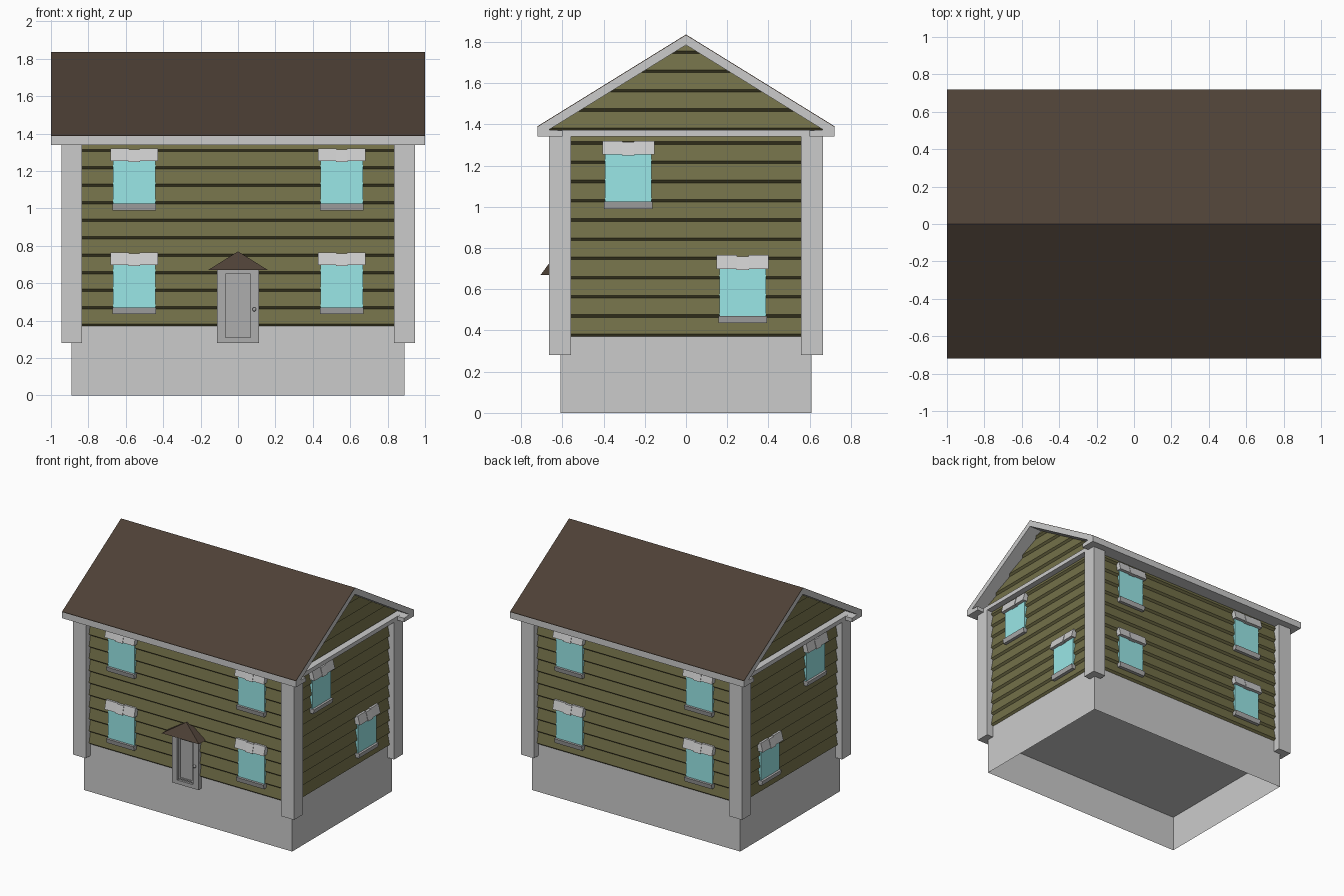
import bpy, bmesh, math
from mathutils import Matrix, Vector

if "Cube" in bpy.data.objects:
    bpy.data.objects.remove(bpy.data.objects["Cube"])


def material(name, rgb):
    m = bpy.data.materials.new(name)
    m.diffuse_color = (*rgb, 1)
    m.use_nodes = True
    m.node_tree.nodes["Principled BSDF"].inputs["Base Color"].default_value = m.diffuse_color
    return m


OLIVE = material("olive_siding", (0.17, 0.16, 0.065))
BROWN = material("brown_roofing", (0.075, 0.052, 0.037))
CYAN = material("window_glass", (0.32, 0.80, 0.80))
DARK = material("dark_grey", (0.42, 0.42, 0.42))


def finish(name, bm, mat=None, matrix=Matrix()):
    bmesh.ops.recalc_face_normals(bm, faces=bm.faces)
    mesh = bpy.data.meshes.new(name)
    bm.to_mesh(mesh)
    bm.free()
    if mat:
        mesh.materials.append(mat)
    ob = bpy.data.objects.new(name, mesh)
    ob.matrix_world = matrix
    bpy.context.collection.objects.link(ob)
    return ob


def prism(name, profile, x0, x1, mat=None, matrix=Matrix()):
    """Extrude a (y, z) profile along x."""
    bm = bmesh.new()
    face = bm.faces.new([bm.verts.new((x0, y, z)) for y, z in profile])
    ext = bmesh.ops.extrude_face_region(bm, geom=[face])
    verts = [v for v in ext["geom"] if isinstance(v, bmesh.types.BMVert)]
    bmesh.ops.translate(bm, verts=verts, vec=(x1 - x0, 0, 0))
    return finish(name, bm, mat, matrix)


def box(name, x0, x1, y0, y1, z0, z1, mat=None, matrix=Matrix()):
    return prism(name, [(y0, z0), (y1, z0), (y1, z1), (y0, z1)], x0, x1, mat, matrix)


def loft(name, rings, mat=None, caps=True):
    """Stack rectangular rings given as (half_x, half_y, z)."""
    bm = bmesh.new()
    loops = [[bm.verts.new((sx * hx, sy * hy, z))
              for sx, sy in ((-1, -1), (1, -1), (1, 1), (-1, 1))] for hx, hy, z in rings]
    for a, b in zip(loops, loops[1:]):
        for i in range(4):
            j = (i + 1) % 4
            bm.faces.new((a[i], a[j], b[j], b[i]))
    if caps:
        bm.faces.new(loops[0])
        bm.faces.new(loops[-1])
    return finish(name, bm, mat)


def boards(z0, z1, step):
    """Clapboard sawtooth as (z, outward offset)."""
    out, z = [], z0
    while z < z1 - 0.02:
        out += [(z, 0.0), (z + 0.013, 0.016)]
        z += step
    return out + [(z1, 0.002)]


HX, HY = 0.89, 0.61      # wall planes
APEX, SLOPE = 1.785, 0.618   # underside of the roof

# Foundation skirt, open below, with the floor deck inside
loft("foundation", [(HX, HY, 0), (HX, HY, 0.37)], caps=False)
bm = bmesh.new()
bm.faces.new([bm.verts.new((sx * HX, sy * HY, 0.28))
              for sx, sy in ((-1, -1), (-1, 1), (1, 1), (1, -1))])
deck = bpy.data.meshes.new("floor_deck")
bm.to_mesh(deck)
bm.free()
bpy.context.collection.objects.link(bpy.data.objects.new("floor_deck", deck))

# Clapboard walls and gables
loft("wall_siding", [(HX + o, HY + o, z) for z, o in boards(0.37, 1.36, 0.0933)], OLIVE)
loft("gable_siding", [(HX + o, (APEX - z) / SLOPE + 0.01, z)
                      for z, o in boards(1.37, 1.782, 0.0935)], OLIVE)

# Corner posts and frieze band
for sx in (-1, 1):
    for sy in (-1, 1):
        xs = sorted((sx * 0.835, sx * 0.945))
        ys = sorted((sy * 0.557, sy * 0.665))
        box("corner_post", *xs, *ys, 0.28, 1.345)
box("frieze_band", -0.945, 0.945, -0.665, 0.665, 1.34, 1.372)

# Roof frame with boxed eaves, and the brown covering
right = [(0.72, 1.387), (0.72, 1.34), (0.6, 1.34), (0.6, 1.37), (0.665, 1.374)]
left = [(-y, z) for y, z in reversed(right)]
prism("roof_frame", [(0, 1.832)] + right + [(0, APEX)] + left, -1, 1)
prism("roof_covering", [(0, 1.832), (0.72, 1.387), (0.72, 1.391), (0, 1.836),
                        (-0.72, 1.391), (-0.72, 1.387)], -1, 1, BROWN)


def window(side, matrix):
    """Window on the plane y = 0 facing -y; z = 0 is the bottom of the glass."""
    n = "window_" + side
    box(n + "_glass", -0.113, 0.113, -0.022, 0.01, -0.01, 0.24, CYAN, matrix)
    prism(n + "_sill", [(0.01, -0.035), (-0.032, -0.035), (-0.04, 0), (0.01, 0)],
          -0.117, 0.117, DARK, matrix)
    for s in (-1, 1):
        prism(n + "_lintel", [(0.01, 0.228), (-0.048, 0.228), (-0.03, 0.295), (0.01, 0.295)],
              s * 0.028, s * 0.126, None, matrix)
    prism(n + "_keystone", [(0.01, 0.223), (-0.053, 0.223), (-0.034, 0.29), (0.01, 0.29)],
          -0.03, 0.03, None, matrix)


# Windows: four on front and back, two on each gable end
for side, turn in (("front", 0), ("back", math.pi)):
    for x in (-0.555, 0.555):
        for z in (0.47, 1.025):
            window(side, Matrix.Rotation(turn, 4, "Z") @ Matrix.Translation((x, -HY, z)))
for side, s in (("right", 1), ("left", -1)):
    for y, z in ((-0.28, 1.025), (0.275, 0.47)):
        window(side, Matrix.Translation((s * HX, y, z)) @ Matrix.Rotation(s * math.pi / 2, 4, "Z"))

# Door: stiles, rails, recessed panel and knob
for s in (-1, 1):
    box("door_stile", s * 0.068, s * 0.113, -0.645, -0.6, 0.28, 0.675, DARK)
    box("door_moulding", s * 0.052, s * 0.062, -0.637, -0.6, 0.32, 0.638, DARK)
box("door_bottom_rail", -0.068, 0.068, -0.645, -0.6, 0.28, 0.31, DARK)
box("door_top_rail", -0.068, 0.068, -0.645, -0.6, 0.65, 0.675, DARK)
for z in (0.32, 0.628):
    box("door_moulding", -0.052, 0.052, -0.637, -0.6, z, z + 0.01, DARK)
box("door_panel", -0.07, 0.07, -0.629, -0.6, 0.3, 0.66, DARK)
bm = bmesh.new()
bmesh.ops.create_uvsphere(bm, u_segments=10, v_segments=6, radius=0.011)
finish("door_knob", bm, DARK, Matrix.Translation((0.087, -0.655, 0.46)))

# Hipped canopy over the door
bm = bmesh.new()
for x in (-0.16, 0.16):
    for y in (-0.705, -0.6):
        bm.verts.new((x, y, 0.67))
for y in (-0.632, -0.6):
    bm.verts.new((0, y, 0.77))
bmesh.ops.convex_hull(bm, input=bm.verts)
finish("door_canopy", bm, BROWN)
